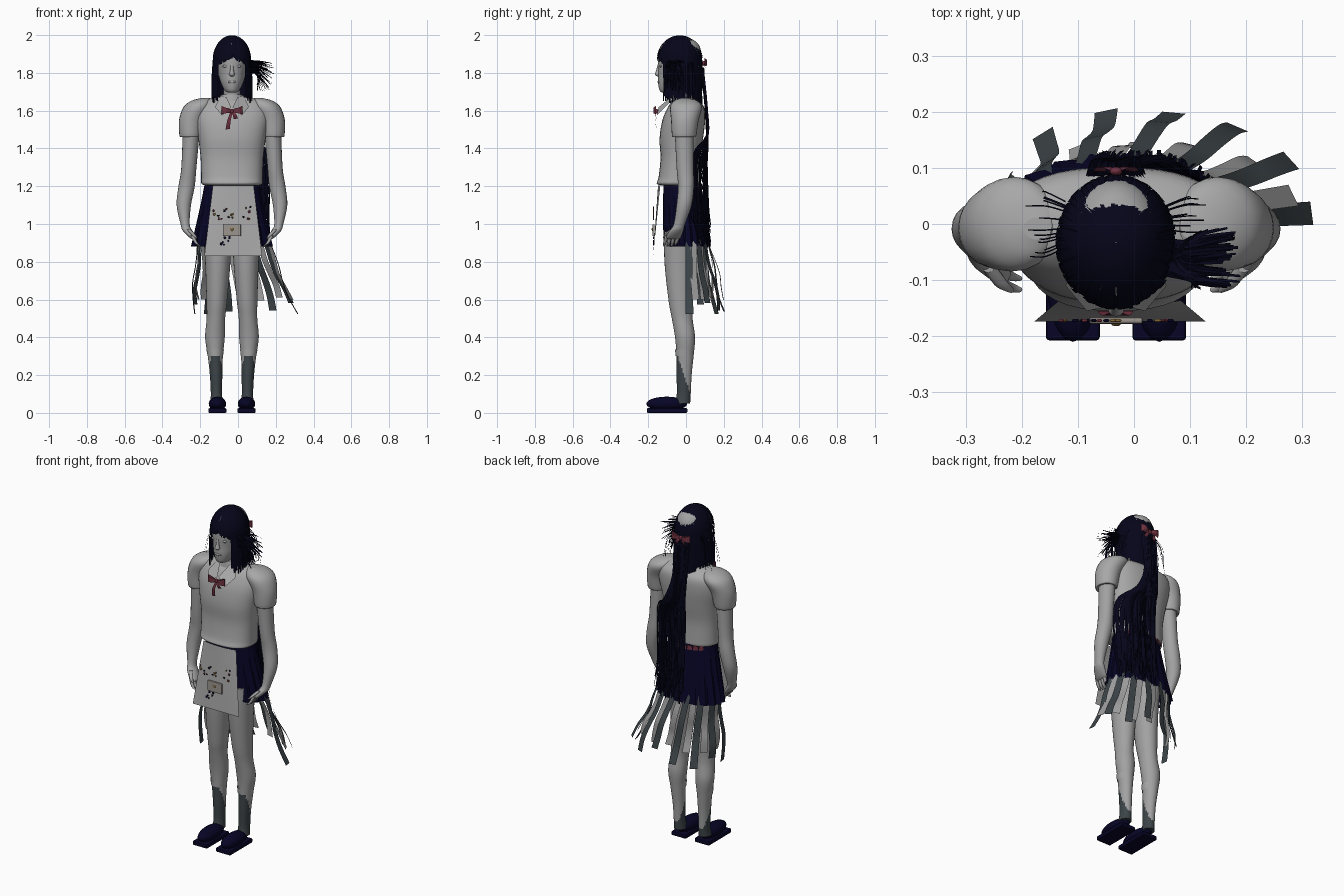
import bpy, bmesh, math, random
from mathutils import Vector

if "Cube" in bpy.data.objects:
    bpy.data.objects.remove(bpy.data.objects["Cube"])
random.seed(4)
R = random.uniform
CX = -0.032  # body axis


def material(name, r, g, b):
    m = bpy.data.materials.new(name)
    m.diffuse_color = (r, g, b, 1)
    m.use_nodes = True
    m.node_tree.nodes["Principled BSDF"].inputs["Base Color"].default_value = m.diffuse_color
    return m


SKIN = material("skin", .36, .36, .36)
CLOTH = material("white cloth", .39, .39, .39)
HAIR = material("hair black", .0015, .0015, .01)
NAVY = material("navy", .002, .0015, .019)
SLATE = material("slate", .046, .058, .064)
PALE = material("pale ribbon", .35, .35, .35)
RED = material("red", .16, .031, .052)
GOLD = material("gold", .25, .15, .04)
TAN = material("tan pouch", .33, .3, .27)


def finish(name, bm, *mats):
    bmesh.ops.recalc_face_normals(bm, faces=bm.faces)
    me = bpy.data.meshes.new(name)
    bm.to_mesh(me)
    bm.free()
    for m in mats:
        me.materials.append(m)
    ob = bpy.data.objects.new(name, me)
    bpy.context.collection.objects.link(ob)
    return ob


def spline(pts, n):
    """Catmull-Rom resampling of tuples of any length."""
    out = []
    for i in range(len(pts) - 1):
        a, b, c, d = pts[max(i - 1, 0)], pts[i], pts[i + 1], pts[min(i + 2, len(pts) - 1)]
        for k in range(n):
            t = k / n
            out.append(tuple(.5 * (2 * q + (r - p) * t + (2 * p - 5 * q + 4 * r - s) * t * t
                                   + (3 * q - p - 3 * r + s) * t ** 3) for p, q, r, s in zip(a, b, c, d)))
    return out + [tuple(pts[-1])]


def loft(name, rings, mats, s=1, seg=24, sub=4, cap=True, power=1, pleat=0, rule=None):
    """Rings are (side offset from body axis, y, z, rx, ry)."""
    bm = bmesh.new()
    rows = []
    rings = spline(rings, sub)
    for j, (dx, cy, z, rx, ry) in enumerate(rings):
        row = []
        for i in range(seg):
            a = 2 * math.pi * i / seg
            c, n = math.cos(a), math.sin(a)
            f = 1 + pleat * ((i % 3) - 1) * j / len(rings)
            row.append(bm.verts.new((CX + s * dx + math.copysign(abs(c) ** power, c) * rx * f,
                                     cy + math.copysign(abs(n) ** power, n) * ry * f, z)))
        rows.append(row)
    for a, b in zip(rows, rows[1:]):
        for i in range(seg):
            f = bm.faces.new((a[i], a[(i + 1) % seg], b[(i + 1) % seg], b[i]))
            f.smooth = not pleat
            if rule:
                f.material_index = rule(f.calc_center_median())
    if cap:
        for row in (rows[0], rows[-1]):
            f = bm.faces.new(row)
            if rule:
                f.material_index = rule(f.calc_center_median())
    return finish(name, bm, *(mats if isinstance(mats, tuple) else (mats,)))


def strip(bm, pts, across, w0, w1, sub=4, mi=0):
    pts = [Vector(p) for p in spline(pts, sub)]
    across, prev = Vector(across).normalized(), None
    for i, p in enumerate(pts):
        t = i / (len(pts) - 1)
        h = across * (w0 + (w1 - w0) * t) / 2
        cur = bm.verts.new(p - h), bm.verts.new(p + h)
        if prev:
            f = bm.faces.new((prev[0], prev[1], cur[1], cur[0]))
            f.smooth, f.material_index = True, mi
        prev = cur


def blob(name, loc, size, mat):
    bm = bmesh.new()
    bmesh.ops.create_uvsphere(bm, u_segments=20, v_segments=12, radius=1)
    for v in bm.verts:
        v.co = Vector(loc) + Vector(a * b for a, b in zip(v.co, size))
    for f in bm.faces:
        f.smooth = True
    return finish(name, bm, mat)


def box(name, loc, size, mat, bevel):
    bm = bmesh.new()
    bmesh.ops.create_cube(bm, size=1)
    for v in bm.verts:
        v.co = Vector(loc) + Vector(a * b for a, b in zip(v.co, size))
    ob = finish(name, bm, mat)
    mod = ob.modifiers.new("bevel", 'BEVEL')
    mod.width, mod.segments = bevel, 2


def bow(name, x, y, z, w, out, tails):
    bm = bmesh.new()
    for s in (-1, 1):
        for d in (0, .016 * out):
            strip(bm, [(x, y, z), (x + s * w * .6, y + d, z + .004), (x + s * w, y + d * .3, z + .006)], (0, 0, 1), .014, .045)
    for dx, dz in tails:
        strip(bm, [(x, y, z), (x + dx * .7, y + .008 * out, z - dz * .5), (x + dx, y, z - dz)], (1, 0, .2), .014, .024)
    finish(name, bm, RED)
    blob(name + "_knot", (x, y, z), (.011, .008, .013), RED)


# torso and neck
loft("blouse", [(0, -.035, 1.205, .145, .1), (0, -.04, 1.215, .162, .115), (0, -.035, 1.25, .163, .11),
                (0, -.03, 1.35, .166, .105), (0, -.025, 1.45, .178, .115), (0, -.012, 1.55, .195, .113),
                (0, 0, 1.62, .19, .095), (0, -.005, 1.655, .15, .065), (0, -.015, 1.672, .07, .05)],
     CLOTH, seg=40, power=.8)
loft("neck", [(0, -.015, 1.62, .05, .05), (0, -.025, 1.7, .044, .046), (0, -.03, 1.77, .045, .05)], SKIN)
loft("collar_band", [(0, -.018, 1.65, .07, .062), (0, -.02, 1.685, .056, .055)], CLOTH, cap=False)

# head and face
loft("head", [(0, -.1, 1.695, .018, .025), (0, -.09, 1.707, .038, .05), (0, -.068, 1.75, .06, .08),
              (0, -.046, 1.8, .074, .101), (0, -.036, 1.87, .086, .112), (0, -.03, 1.93, .083, .106),
              (0, -.03, 1.968, .06, .08), (0, -.03, 1.985, .025, .035)], SKIN, seg=32)
loft("nose", [(0, -.148, 1.782, .008, .006), (0, -.15, 1.792, .015, .015), (0, -.147, 1.81, .01, .012),
              (0, -.142, 1.85, .007, .006)], SKIN, seg=12)
blob("lips", (CX, -.144, 1.752, ), (.022, .007, .007), SKIN)
for s in (-1, 1):
    blob("eyelid", (CX + s * .034, -.134, 1.835), (.016, .007, .007), SKIN)
    blob("ear", (CX + s * .082, -.03, 1.82), (.012, .02, .03), SKIN)

# limbs, sleeves, collar points and shoes on both sides
for s in (-1, 1):
    loft("sleeve", [(.218, -.01, 1.462, .05, .055), (.22, -.01, 1.468, .058, .064), (.212, -.006, 1.55, .068, .073),
                    (.18, 0, 1.62, .076, .084), (.158, -.002, 1.653, .055, .06), (.14, -.008, 1.666, .025, .02)], CLOTH, s)
    loft("arm", [(.215, -.01, 1.5, .045, .05), (.228, -.005, 1.3, .04, .045), (.24, 0, 1.2, .043, .042),
                 (.255, -.01, 1.1, .038, .04), (.248, -.035, 1.0, .024, .03), (.235, -.05, .965, .026, .036),
                 (.207, -.067, .93, .02, .04), (.198, -.07, .92, .012, .034)], SKIN, s, 20)
    for i in range(4):
        y = -.042 - .02 * i
        loft("finger", [(.21, y, .94, .01, .01), (.19, y - .01, .9, .009, .009),
                        (.172, y - .015, .878 + .004 * abs(i - 1), .005, .005)], SKIN, s, 8)
    loft("thumb", [(.228, -.075, .97, .012, .012), (.205, -.105, .945, .011, .01), (.187, -.118, .925, .005, .005)], SKIN, s, 8)
    loft("leg_and_sock", [(.078, -.03, .96, .075, .085), (.075, -.034, .8, .067, .08), (.08, -.028, .6, .055, .065),
                          (.085, -.02, .5, .049, .055), (.09, -.005, .4, .052, .053), (.088, -.005, .3, .04, .045),
                          (.084, -.01, .2, .033, .04), (.082, -.012, .1, .03, .037), (.082, -.02, .05, .034, .042)],
         (SKIN, SLATE), s, 28, 8, rule=lambda c: int(c.z < min(.3, .2 - 3 * (c.y + .01))))
    loft("sock_cuff", [(.088, -.008, .3, .041, .047), (.089, -.008, .335, .046, .05)], CLOTH, s, cap=False)
    box("shoe_sole", (CX + s * .077, -.1, .0125), (.096, .215, .025), NAVY, .006)
    blob("shoe", (CX + s * .077, -.102, .048), (.046, .108, .038), NAVY)
    bm = bmesh.new()
    bm.faces.new([bm.verts.new((CX + s * x, y, z)) for x, y, z in
                  ((.004, -.145, 1.618), (.052, -.155, 1.575), (.09, -.11, 1.62), (.06, -.05, 1.68), (.03, -.08, 1.672))])
    finish("collar_point", bm, CLOTH)

# skirt, segmented belt at the back, and apron
loft("skirt", [(0, -.02, 1.215, .145, .098), (0, -.014, 1.1, .165, .107), (0, .004, .88, .212, .12)],
     NAVY, seg=60, cap=False, pleat=.035)
bm = bmesh.new()
for k in range(8):
    arc = [math.radians(38 + 13 * k + d) for d in (0, 5.5, 11)]
    strip(bm, [(CX + .155 * math.cos(a), -.02 + .108 * math.sin(a), 1.2) for a in arc], (0, 0, 1), .03, .024, 1)
finish("belt", bm, RED)
bm = bmesh.new()
bmesh.ops.create_grid(bm, x_segments=12, y_segments=8, size=.5)
for v in bm.verts:
    u, t = v.co.x * 2, .5 - v.co.y
    v.co = (-.025 + u * (.108 + .045 * t), -.148 - .026 * t + .012 * (1 - t) * u * u, 1.205 - .375 * t)
finish("apron", bm, CLOTH)

# pouch and charms on the apron
box("pouch", (-.032, -.172, .967), (.095, .012, .062), TAN, .004)
blob("pouch_clasp", (-.032, -.179, .972), (.008, .003, .008), GOLD)
for i in range(24):
    x, z = (R(-.14, .08), R(1.02, 1.1)) if i < 17 else (R(-.09, -.04), R(.88, .93))
    blob("charm", (x, -.172, z), (R(.004, .007), .003, R(.004, .008)), (RED, GOLD, NAVY)[i % 3 if i < 17 else 2])

# trailing ribbons around the back of the skirt
bm = bmesh.new()
for k in range(15):
    a = math.radians(5 + 180 * k / 14)
    c, n, light = math.cos(a), math.sin(a), k % 2
    p0 = Vector((CX + .185 * c, .004 + .108 * n, .94))
    p1 = Vector((.035 + (.25 if light else .275) * c, (.155 if light else .212) * n, R(.59, .65) if light else R(.52, .6)))
    pts = []
    for j in range(6):
        t = j / 5
        w = .024 * math.sin(t * 7 + .7 * k) * t * (1 - .5 * t)
        pts.append(p0.lerp(p1, t) + Vector((w * c, w * n, 0)))
    strip(bm, pts, (-.2 * n, .13 * c, 0), .034, .042, 4, light)
finish("ribbons", bm, SLATE, PALE)

# hair over the skull: fringe, side locks and back, leaving the crown patch bare
bm = bmesh.new()
for i in range(300):
    a = 2 * math.pi * i / 300
    c, n = math.cos(a), math.sin(a)
    front = abs(math.degrees((a + math.pi / 2 + math.pi) % (2 * math.pi) - math.pi))
    lift = R(0, .006)
    start = 50 + R(-5, 5) if front > 130 and i % 5 else .5
    end = 1.89 + R(-.015, .01) - .0008 * front if front < 44 else 1.67 + R(-.03, .03) if front < 140 else 1.6 + R(-.03, .05)
    if 44 <= front < 60:
        end = 1.68 + R(-.03, .06)
    pts = []
    for j in range(8):
        p = math.radians(start + (90 - start) * j / 7)
        z = 1.868 + .131 * math.cos(p)
        if z > end:
            pts.append((CX + (.096 + lift) * c * math.sin(p), -.033 + (.116 + lift) * n * math.sin(p), z))
    r = 1.0 if front < 44 else 1.06
    if end < 1.8:
        pts.append((CX + (.096 + lift) * c * r, -.033 + (.116 + lift) * n, 1.78))
    pts.append((CX + (.096 + lift) * c * r, -.033 + (.114 + lift) * n, end))
    strip(bm, pts, (-n, c, 0), .006, .008, 2)
finish("hair_cap", bm, HAIR)

# long hair: a straight fall down the back and a curtain swept round one side
bm = bmesh.new()
for i in range(150):
    u = R(-1, 1)
    top = [(CX + u * .05, .085 + R(0, .008), R(1.78, 1.83)), (CX + u * .045, .1 + R(0, .012), 1.62)]
    if i % 5 == 0:
        pts = top + [(CX + u * .035, .107 + R(0, .012), 1.45), (CX + u * .03, .095 + R(0, .015), R(1.15, 1.3))]
    else:
        x, y = .05 + u * .115, .105 - .075 * max(0, u) ** 1.5
        pts = top + [(CX + .03 + u * .07, .107 + R(0, .01), 1.47), (x, y + R(-.01, .01), 1.36),
                     (x, y + R(-.01, .015), R(1.05, 1.15)), (x + R(-.01, .015), y + .012 + R(-.01, .015), R(.87, 1.02))]
    strip(bm, pts, (1, R(-.8, .8) - max(0, u), 0), .01, .007, 4)
finish("long_hair", bm, HAIR)

# side tuft and loose wisps
bm = bmesh.new()
for i in range(110):
    y, z = R(-.115, -.005), R(1.7, 1.86)
    x = R(.11, .19) - .3 * max(0, 1.78 - z)
    strip(bm, [(.055, -.06 + R(-.03, .03), 1.85 + R(-.06, .02)), (.1, y * .7 - .02, (z + 1.87) / 2), (x, y, z)],
          (R(-.3, .3), 1, R(-1, 1)), .012, .005)
for i in range(26):
    s, y = (-1, 1)[i % 2], R(-.06, .06)
    strip(bm, [(CX + s * .09, y * .7, 1.86), (CX + s * .125, y, 1.8), (CX + s * R(.12, .17), y, R(1.67, 1.71))],
          (0, 1, 0), .003, .002)
finish("side_tuft", bm, HAIR)

# bows at collar and back of head
bow("collar_bow", CX, -.155, 1.597, .055, -1, [(-.022, .095), (.02, .04)])
bow("hair_bow", CX, .094, 1.85, .06, 1, [(-.03, .04), (.03, .04)])
